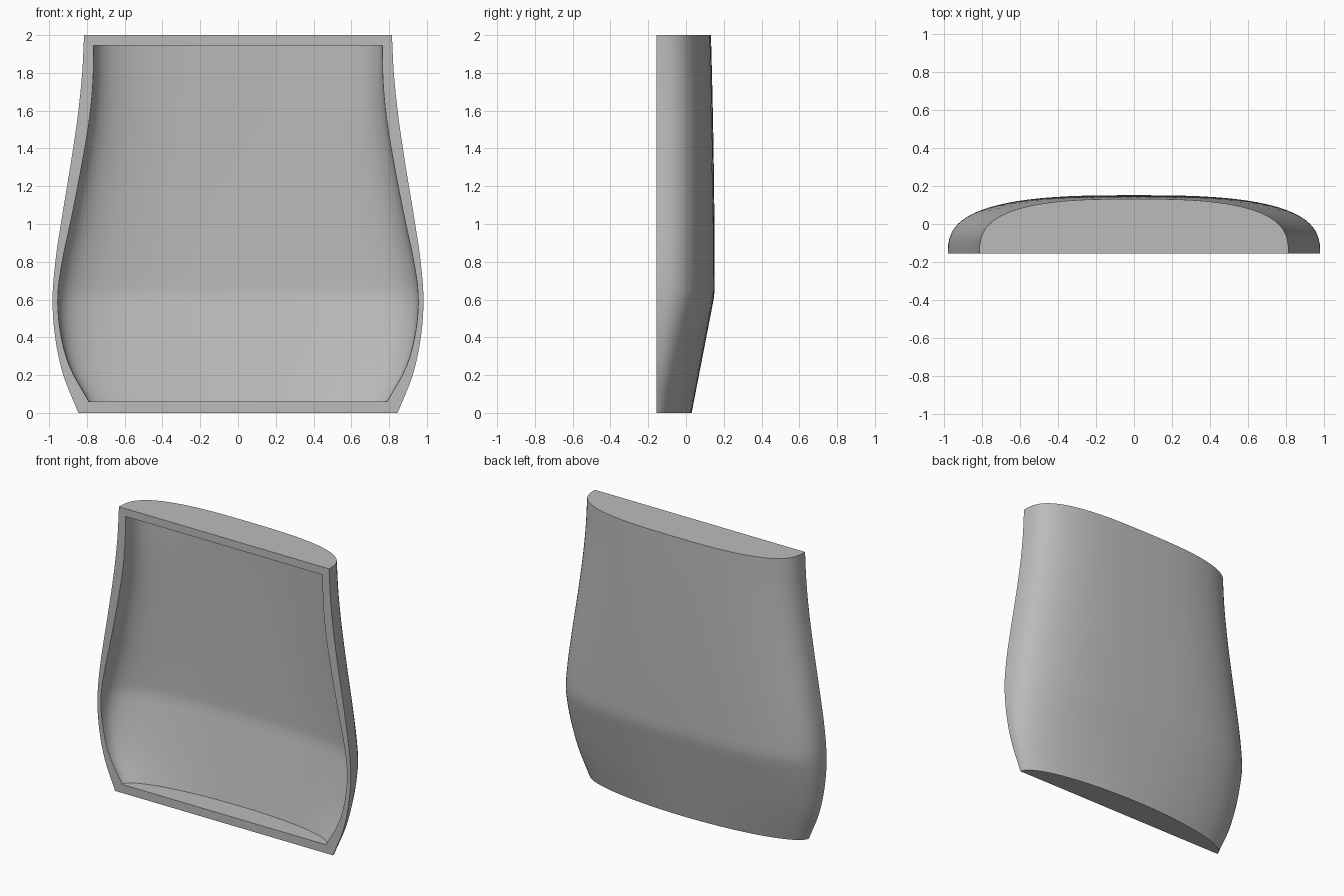
import bpy, bmesh, math

cube = bpy.data.objects.get("Cube")
if cube:
    bpy.data.objects.remove(cube, do_unlink=True)

FRONT = -0.155
ARC = 40       # segments around the half section
LEVELS = 40    # segments up the wall

# Half widths at equal height steps
OUTER = [0.845, 0.925, 0.968, 0.982, 0.967, 0.938, 0.905, 0.873, 0.845, 0.825, 0.815]
INNER = [0.79, 0.893, 0.942, 0.954, 0.928, 0.888, 0.85, 0.815, 0.785, 0.768, 0.764]


def smooth_sample(values, t):
    """Catmull-Rom value at t in 0..1 along evenly spaced values."""
    s = t * (len(values) - 1)
    i = min(int(s), len(values) - 2)
    f = s - i
    b, c = values[i], values[i + 1]
    a = values[i - 1] if i else 2 * b - c
    d = values[i + 2] if i + 2 < len(values) else 2 * c - b
    return b + f / 2 * (c - a + f * (2*a - 5*b + 4*c - d + f * (3*(b - c) + d - a)))


def back_depth(z):
    """Position of the back surface: slanted below, nearly upright above."""
    if z < 0.63:
        return 0.03 + 0.122 * z / 0.63
    return 0.152 - 0.02 * ((z - 0.63) / 1.37) ** 2


def wall(bm, widths, bottom, top, inset):
    """Loft half-oval sections into a wall; return its rings of vertices."""
    rings = []
    for k in range(LEVELS + 1):
        t = k / LEVELS
        z = bottom + (top - bottom) * t
        width = smooth_sample(widths, t)
        depth = back_depth(z) - inset - FRONT
        power = 2 / (2.0 + 0.85 * min(z / 0.63, 1))
        ring = []
        for j in range(ARC + 1):
            a = math.pi * j / ARC
            c, s = math.cos(a), max(math.sin(a), 0)
            if j in (0, ARC):
                s = 0
            x = math.copysign(abs(c) ** power, c) * width
            ring.append(bm.verts.new((x, FRONT + depth * s ** power, z)))
        rings.append(ring)
    for low, high in zip(rings, rings[1:]):
        for j in range(ARC):
            bm.faces.new((low[j], low[j + 1], high[j + 1], high[j]))
    bm.faces.new(rings[0])
    bm.faces.new(rings[-1])
    return rings


bm = bmesh.new()
outer = wall(bm, OUTER, 0, 2, 0)
inner = wall(bm, INNER, 0.06, 1.945, 0.035)

# Flat front rim joining the outer wall to the hollow
for side in (0, -1):
    for k in range(LEVELS):
        bm.faces.new((outer[k][side], outer[k + 1][side],
                      inner[k + 1][side], inner[k][side]))
for end in (0, -1):
    bm.faces.new((outer[end][0], outer[end][-1], inner[end][-1], inner[end][0]))
bmesh.ops.recalc_face_normals(bm, faces=bm.faces)

mesh = bpy.data.meshes.new("half_vessel_shell")
bm.to_mesh(mesh)
bm.free()
shell = bpy.data.objects.new("half_vessel_shell", mesh)
bpy.context.collection.objects.link(shell)

# Plain grey finish
grey = bpy.data.materials.new("plain_grey")
grey.use_nodes = True
colour = (0.5, 0.5, 0.5, 1)
grey.diffuse_color = colour
grey.node_tree.nodes["Principled BSDF"].inputs["Base Color"].default_value = colour
mesh.materials.append(grey)

bpy.ops.object.select_all(action="DESELECT")
shell.select_set(True)
bpy.context.view_layer.objects.active = shell
bpy.ops.object.shade_smooth_by_angle(angle=math.radians(35))
